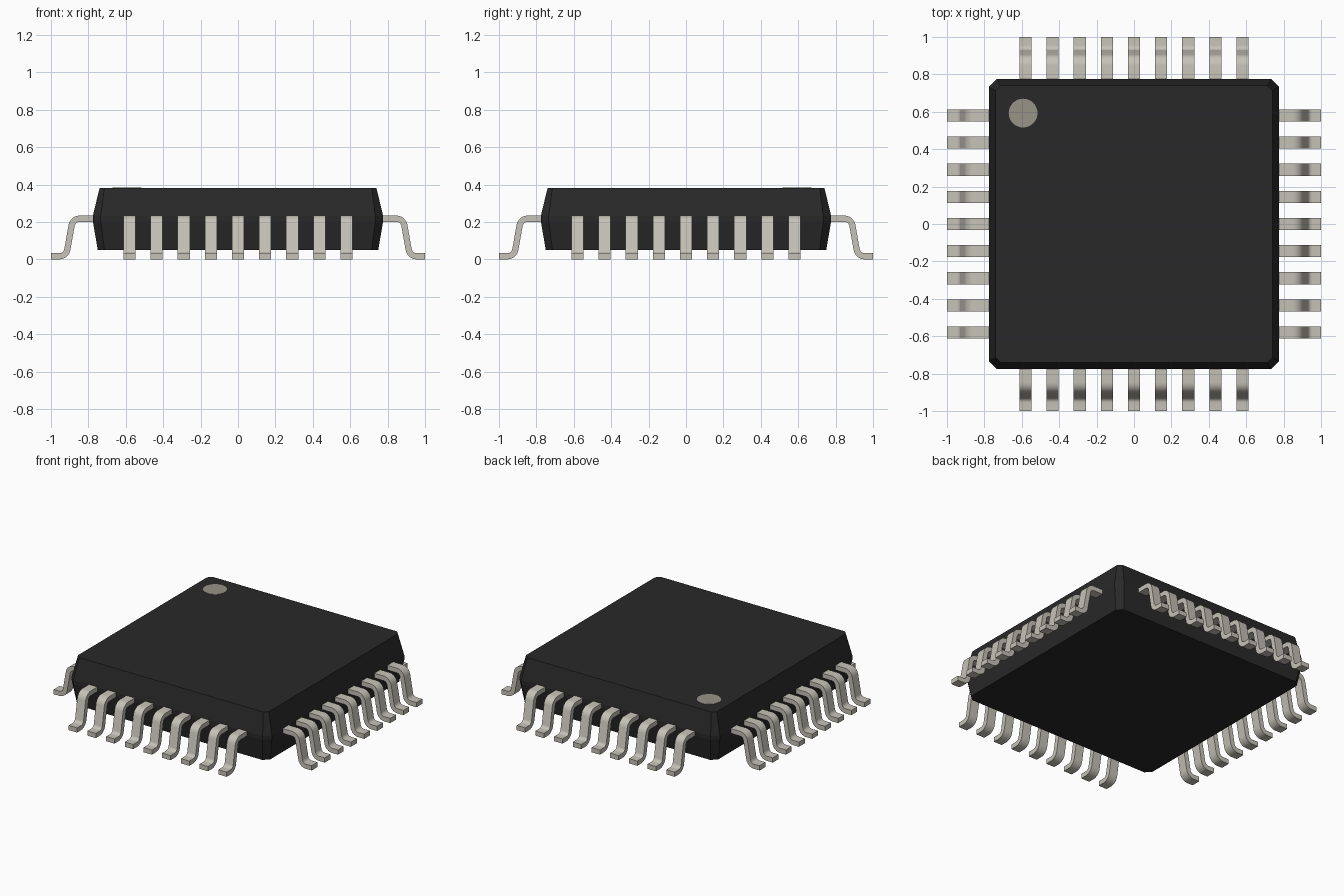
import bpy, bmesh, math
from mathutils import Vector

if "Cube" in bpy.data.objects:
    bpy.data.objects.remove(bpy.data.objects["Cube"], do_unlink=True)


def material(name, rgb, roughness):
    mat = bpy.data.materials.new(name)
    mat.use_nodes = True
    mat.diffuse_color = (*rgb, 1)
    bsdf = mat.node_tree.nodes["Principled BSDF"]
    bsdf.inputs["Base Color"].default_value = (*rgb, 1)
    bsdf.inputs["Roughness"].default_value = roughness
    return mat


def make_object(name, bm, mat, smooth=False):
    bmesh.ops.recalc_face_normals(bm, faces=bm.faces)
    mesh = bpy.data.meshes.new(name)
    bm.to_mesh(mesh)
    bm.free()
    mesh.materials.append(mat)
    if smooth:
        mesh.shade_smooth()
        mesh.set_sharp_from_angle(angle=math.radians(40))
    obj = bpy.data.objects.new(name, mesh)
    bpy.context.collection.objects.link(obj)
    return obj


black = material("black plastic", (0.022, 0.022, 0.022), 0.7)
tin = material("tinned metal", (0.56, 0.54, 0.475), 0.5)
grey = material("marker grey", (0.31, 0.295, 0.245), 0.7)


# Package body: chamfered square rings, widest at the lead line
def ring(bm, half, cut, z):
    corners = []
    for sx, sy in ((1, 1), (-1, 1), (-1, -1), (1, -1)):
        pair = [(sx * half, sy * (half - cut), z), (sx * (half - cut), sy * half, z)]
        corners += pair if sx * sy > 0 else pair[::-1]
    return [bm.verts.new(c) for c in corners]


bm = bmesh.new()
rings = [ring(bm, *r) for r in ((0.75, 0.036, 0.05), (0.776, 0.042, 0.205),
                                (0.776, 0.042, 0.232), (0.74, 0.026, 0.382))]
for low, high in zip(rings, rings[1:]):
    for i in range(8):
        j = (i + 1) % 8
        bm.faces.new((low[i], low[j], high[j], high[i]))
bm.faces.new(rings[0][::-1])
bm.faces.new(rings[-1])
make_object("package_body", bm, black)

# Pin one marker: thin disc on the top
bm = bmesh.new()
bmesh.ops.create_cone(bm, cap_ends=True, segments=32, radius1=0.077, radius2=0.077, depth=0.004)
marker = make_object("pin_one_marker", bm, grey)
marker.location = (-0.593, 0.593, 0.382)


# Lead centre line with rounded bends
def rounded_path(points, radius, steps):
    pts = [Vector(p) for p in points]
    path = [pts[0]]
    for a, b, c in zip(pts, pts[1:], pts[2:]):
        u, v = (a - b).normalized(), (c - b).normalized()
        half = math.acos(u.dot(v)) / 2
        centre = b + (u + v).normalized() * radius / math.sin(half)
        start = b + u * radius / math.tan(half) - centre
        end = b + v * radius / math.tan(half) - centre
        for i in range(steps + 1):
            path.append(centre + start.lerp(end, i / steps).normalized() * radius)
    return path + [pts[-1]]


THICK, WIDTH, PITCH = 0.033, 0.065, 0.145
path = rounded_path(((0.75, 0.2175), (0.883, 0.2175), (0.919, THICK / 2), (1, THICK / 2)), 0.042, 5)


# Strip of rectangular sections swept along the path
def add_lead(bm, offset):
    previous = None
    for i, p in enumerate(path):
        before = (p - path[i - 1]).normalized() if i else Vector((1, 0))
        after = (path[i + 1] - p).normalized() if i < len(path) - 1 else Vector((1, 0))
        tangent = (before + after).normalized()
        n = Vector((-tangent.y, tangent.x)) * THICK / 2
        section = [bm.verts.new((p.x + s * n.x, offset + w * WIDTH / 2, p.y + s * n.y))
                   for s, w in ((1, -1), (1, 1), (-1, 1), (-1, -1))]
        if previous:
            for k in range(4):
                m = (k + 1) % 4
                bm.faces.new((previous[k], previous[m], section[m], section[k]))
        else:
            bm.faces.new(section)
        previous = section
    bm.faces.new(previous[::-1])


# One row of nine leads on each side
for turn, side in enumerate(("left", "back", "right", "front")):
    bm = bmesh.new()
    for k in range(-4, 5):
        add_lead(bm, k * PITCH)
    row = make_object(side + "_leads", bm, tin, smooth=True)
    row.rotation_euler.z = turn * math.pi / 2
